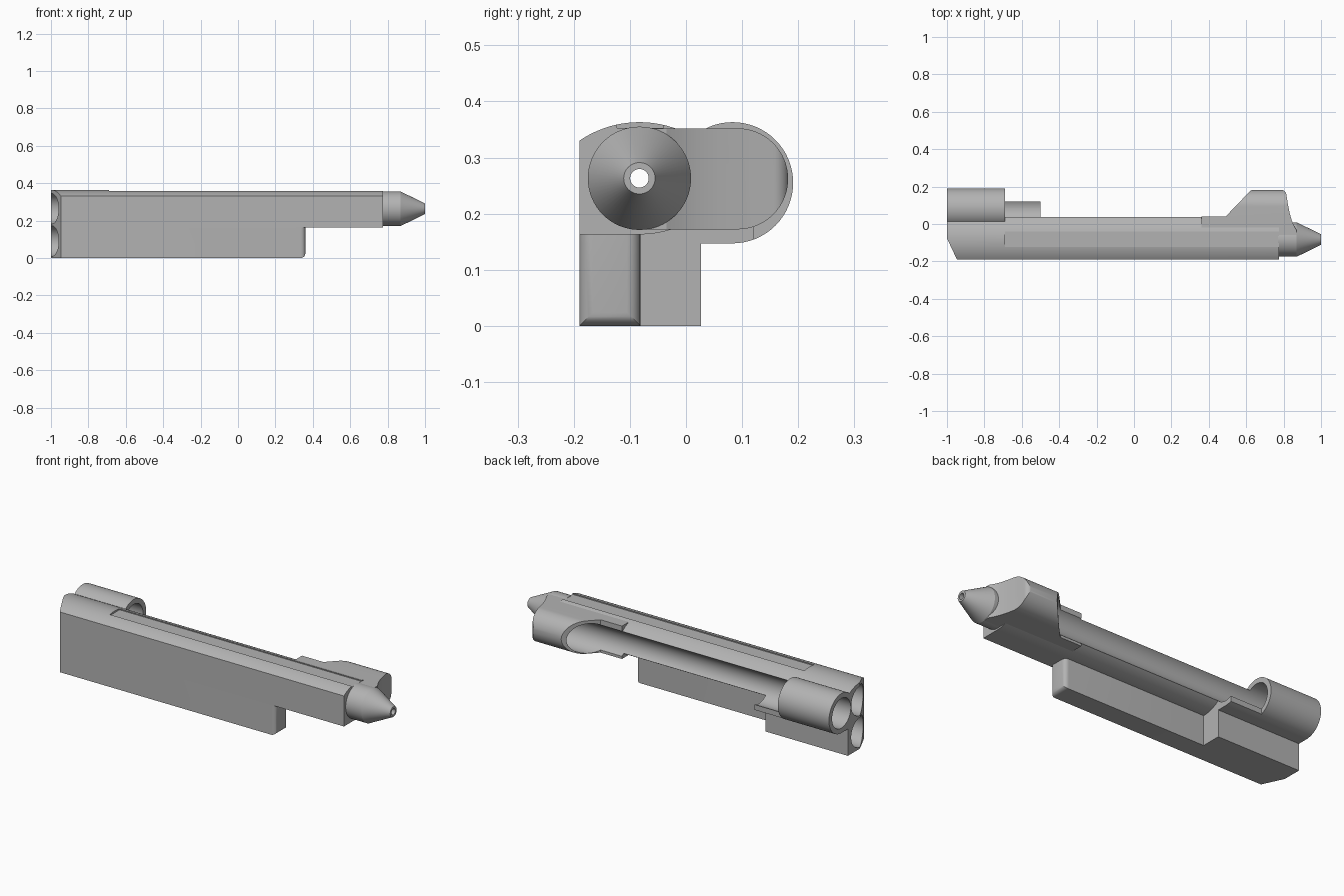
import bpy, bmesh, math
from mathutils import Vector

if "Cube" in bpy.data.objects:
    bpy.data.objects.remove(bpy.data.objects["Cube"])

grey = bpy.data.materials.new("plain grey")
grey.use_nodes = True
grey.diffuse_color = (0.45, 0.45, 0.45, 1)
grey.node_tree.nodes["Principled BSDF"].inputs["Base Color"].default_value = grey.diffuse_color

MAIN = (-0.083, 0.263)    # main barrel axis (y, z)
SIDE = (0.083, 0.255)     # side tube axis
LOWER = (-0.083, 0.09)    # lower bore axis
END = 0.775               # flat end of the housing


def finish(name, bm):
    bmesh.ops.recalc_face_normals(bm, faces=bm.faces)
    mesh = bpy.data.meshes.new(name)
    bm.to_mesh(mesh)
    bm.free()
    mesh.materials.append(grey)
    ob = bpy.data.objects.new(name, mesh)
    bpy.context.collection.objects.link(ob)
    return ob


def prism(name, pts, a, b, axis="x"):
    """Extrude a flat outline along x (outline in y, z) or z (outline in x, y)."""
    bm = bmesh.new()
    to3d = (lambda p, t: (t, *p)) if axis == "x" else (lambda p, t: (*p, t))
    face = bm.faces.new([bm.verts.new(to3d(p, a)) for p in pts])
    out = bmesh.ops.extrude_face_region(bm, geom=[face])
    move = Vector(to3d((0, 0), b - a))
    bmesh.ops.translate(bm, vec=move, verts=[v for v in out["geom"] if isinstance(v, bmesh.types.BMVert)])
    return finish(name, bm)


def box(name, x, y, z):
    return prism(name, [(y[0], z[0]), (y[1], z[0]), (y[1], z[1]), (y[0], z[1])], *x)


def arc(centre, r, start, stop, n):
    angles = [math.radians(start + (stop - start) * i / n) for i in range(n + 1)]
    return [(centre[0] + r * math.cos(t), centre[1] + r * math.sin(t)) for t in angles]


def rod(name, centre, r, a, b):
    return prism(name, arc(centre, r, 0, 360, 64)[:-1], a, b)


def boolean(ob, tool, mode="DIFFERENCE"):
    mod = ob.modifiers.new("cut", "BOOLEAN")
    mod.operation, mod.object, mod.solver = mode, tool, "EXACT"
    bpy.context.view_layer.objects.active = ob
    bpy.ops.object.modifier_apply(modifier=mod.name)


def drop(*obs):
    for ob in obs:
        bpy.data.objects.remove(ob)


# Housing with crowned top and bottom
R = 0.19
half = math.degrees(math.asin(0.107 / R))
far = math.degrees(math.asin(0.123 / R))
top = arc((MAIN[0], 0.363 - R), R, 90 - far, 90 + half, 24)
bottom = arc((MAIN[0], 0.163 + R), R, 270, 270 + far, 14)
housing = prism("housing", top + [(-0.19, 0.163)] + bottom, -1, END)
slot = box("slot_cutter", (-0.69, 1), (-0.123, -0.04), (0.353, 0.5))
boolean(housing, slot)

# Slab below the housing with a rounded front end
slab = box("lower_slab", (-1, 0.36), (-0.19, -0.081), (0, 0.17))
bm = bmesh.new()
bm.from_mesh(slab.data)
edges = [e for e in bm.edges if all(v.co.x > 0.3 for v in e.verts)
         and sum(v.co.z for v in e.verts) < 0.3]
bmesh.ops.bevel(bm, geom=edges, offset=0.024, segments=5, profile=0.5, affect="EDGES")
bm.to_mesh(slab.data)
bm.free()
block = box("lower_block", (-1, -0.5), (-0.185, 0.027), (0, 0.175))

# Side tube and the open cradle in front of it
tube = rod("side_tube", SIDE, 0.108, -1, -0.69)
web = box("tube_web", (-1, -0.5), (-0.08, SIDE[0]), (0.147, 0.25))
cradle = rod("cradle", SIDE, 0.108, -0.7, -0.5)
keep = box("cradle_limit", (-2, 2), (-0.05, 0.12), (0, 0.22))
boolean(cradle, keep, "INTERSECT")

# Rounded cup joining the side channel to the nozzle
cup_section = arc((0.092, 0.262), 0.09, -90, 90, 32) + arc((MAIN[0], 0.262), 0.09, 90, 270, 32)
cup = prism("end_cup", cup_section, 0.36, 0.95)
plan = [(0.36, -0.083), (0.36, 0.04), (0.49, 0.04), (0.615, 0.17), (0.63, 0.183)]
plan += arc((0.785, 0.153), 0.03, 90, 12, 8)
plan += [(0.822, 0.11), (0.832, 0.06), (0.843, 0.02), (0.856, -0.01), (0.87, -0.035), (0.87, -0.083)]
limit = prism("cup_limit", plan, 0, 1, "z")
boolean(cup, limit, "INTERSECT")

# Turned nozzle
bm = bmesh.new()
outline = [(0.77, 0), (0.77, 0.092), (0.87, 0.092), (1, 0.028), (1, 0)]
verts = [bm.verts.new((x, MAIN[0], MAIN[1] + r)) for x, r in outline]
edges = [bm.edges.new(pair) for pair in zip(verts, verts[1:])]
bmesh.ops.spin(bm, geom=verts + edges, cent=(0, *MAIN), axis=(1, 0, 0),
               angle=math.tau, steps=64, use_duplicate=False)
bmesh.ops.remove_doubles(bm, verts=bm.verts, dist=0.0001)
nozzle = finish("nozzle", bm)

# Bores, shared by every part they pass through
parts = [housing, slab, block, tube, web, cradle, cup, nozzle]
main_bore = rod("main_bore", MAIN, 0.081, -1.1, 0.84)
tip_bore = rod("tip_bore", MAIN, 0.0165, 0.7, 1.1)
side_bore = rod("side_bore", SIDE, 0.081, -1.1, 0.75)
side_step = rod("side_step", SIDE, 0.06, 0.7, 0.775)
lower_bore = rod("lower_bore", LOWER, 0.082, -1.1, -0.52)
corner = prism("corner_cutter", [(-1.05, 0.03), (-1.05, -0.3), (-0.895, -0.3)], -0.5, 1, "z")
cuts = {
    main_bore: [housing, tube, web, cup, nozzle],
    tip_bore: [cup, nozzle],
    side_bore: [housing, tube, web, cradle, cup],
    side_step: [housing, cup],
    lower_bore: [housing, slab, block, web],
    corner: [housing, slab, block],
}
for cutter, targets in cuts.items():
    for part in targets:
        boolean(part, cutter)
drop(slot, keep, limit, *cuts)

# Smooth round surfaces, sharp edges kept
for part in parts:
    bpy.ops.object.select_all(action="DESELECT")
    part.select_set(True)
    bpy.context.view_layer.objects.active = part
    bpy.ops.object.shade_smooth_by_angle(angle=math.radians(25))
